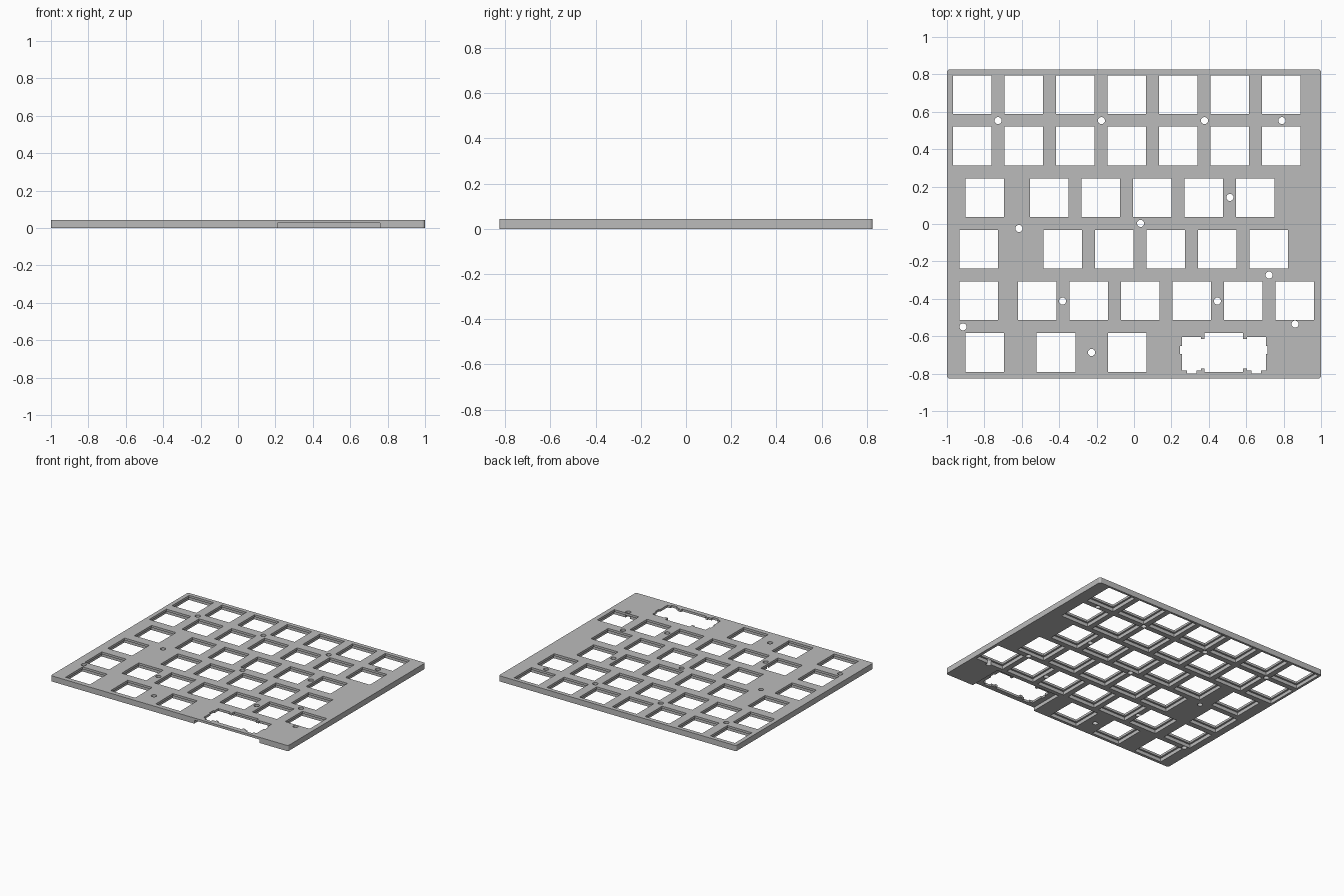
import bpy, bmesh, math

cube = bpy.data.objects.get("Cube")
if cube:
    bpy.data.objects.remove(cube, do_unlink=True)

THICK, LIP_Z = 0.043, 0.026      # plate height, underside of the thin lip
PITCH, HOLE, POCKET = 0.2755, 0.206, 0.234
STAB_X, STAB_Y = 0.481, -0.687

grey = bpy.data.materials.new("plate_grey")
grey.use_nodes = True
grey.diffuse_color = (0.5, 0.5, 0.5, 1)
grey.node_tree.nodes["Principled BSDF"].inputs["Base Color"].default_value = (0.5, 0.5, 0.5, 1)


def prism(bm, points, z0, z1):
    """Extrude a closed outline from z0 to z1."""
    face = bm.faces.new([bm.verts.new((x, y, z0)) for x, y in points])
    top = bmesh.ops.extrude_face_region(bm, geom=[face])["geom"]
    for v in top:
        if isinstance(v, bmesh.types.BMVert):
            v.co.z = z1


def rect(x, y, w, d):
    return [(x + sx * w / 2, y + sy * d / 2)
            for sx, sy in ((-1, -1), (1, -1), (1, 1), (-1, 1))]


def circle(x, y, r, n=24):
    return [(x + r * math.cos(2 * math.pi * i / n), y + r * math.sin(2 * math.pi * i / n))
            for i in range(n)]


def finish(bm, name):
    bmesh.ops.recalc_face_normals(bm, faces=bm.faces)
    mesh = bpy.data.meshes.new(name)
    bm.to_mesh(mesh)
    bm.free()
    mesh.materials.append(grey)
    obj = bpy.data.objects.new(name, mesh)
    bpy.context.collection.objects.link(obj)
    return obj


# Plate with rounded vertical corners
bm = bmesh.new()
prism(bm, rect(0, 0, 2, 1.652), 0, THICK)
uprights = [e for e in bm.edges if abs(e.verts[0].co.z - e.verts[1].co.z) > 0.01]
bmesh.ops.bevel(bm, geom=uprights, offset=0.015, segments=5, profile=0.5, affect='EDGES')
plate = finish(bm, "key_plate")

# Key rows: y, single keys, first key of the evenly spaced run, run length
rows = [
    (0.692, [], -0.865, 7),
    (0.417, [], -0.865, 7),
    (0.141, [-0.797], -0.453, 5),
    (-0.135, [-0.829], -0.382, 5),
    (-0.411, [-0.829], -0.517, 6),
    (STAB_Y, [-0.797, -0.417], -0.037, 1),
]
keys = [(x, y) for y, singles, start, count in rows
        for x in singles + [start + PITCH * i for i in range(count)]]

# Screw holes
screws = [(-0.727, 0.553), (-0.174, 0.553), (0.377, 0.553), (0.791, 0.553),
          (-0.615, -0.024), (0.035, 0.003), (0.513, 0.142), (-0.382, -0.412),
          (0.446, -0.412), (0.722, -0.273), (-0.914, -0.55), (0.861, -0.535),
          (-0.227, -0.687)]

# Right half of the wide key cutout with its stabiliser notches
half = [(0.103, 0.103), (0.103, 0.072), (0.122, 0.072), (0.122, 0.083),
        (0.224, 0.083), (0.224, 0.035), (0.234, 0.035), (0.234, -0.008),
        (0.224, -0.008), (0.224, -0.096), (0.198, -0.096), (0.198, -0.113),
        (0.148, -0.113), (0.148, -0.096), (0.122, -0.096), (0.122, -0.085),
        (0.103, -0.085), (0.103, -0.103)]
outline = half + [(-x, y) for x, y in reversed(half)]

# Through cuts
bm = bmesh.new()
for x, y in keys:
    prism(bm, rect(x, y, HOLE, HOLE), -0.1, 0.1)
for x, y in screws:
    prism(bm, circle(x, y, 0.019), -0.1, 0.1)
prism(bm, [(STAB_X + x, STAB_Y + y) for x, y in outline], -0.1, 0.1)
through = finish(bm, "through_cutter")

# Underside pockets, and the wide pocket that opens at the front edge
bm = bmesh.new()
for x, y in keys:
    prism(bm, rect(x, y, POCKET, POCKET), -0.1, LIP_Z)
prism(bm, rect(0.485, -0.73, 0.55, 0.34), -0.1, LIP_Z)
pockets = finish(bm, "pocket_cutter")

for cutter in (pockets, through):
    mod = plate.modifiers.new(cutter.name, 'BOOLEAN')
    mod.operation = 'DIFFERENCE'
    mod.solver = 'EXACT'
    mod.object = cutter

# Bake the cuts into the plate and drop the cutters
bpy.context.view_layer.update()
graph = bpy.context.evaluated_depsgraph_get()
baked = bpy.data.meshes.new_from_object(plate.evaluated_get(graph))
plate.modifiers.clear()
plate.data = baked
for cutter in (pockets, through):
    bpy.data.objects.remove(cutter, do_unlink=True)
